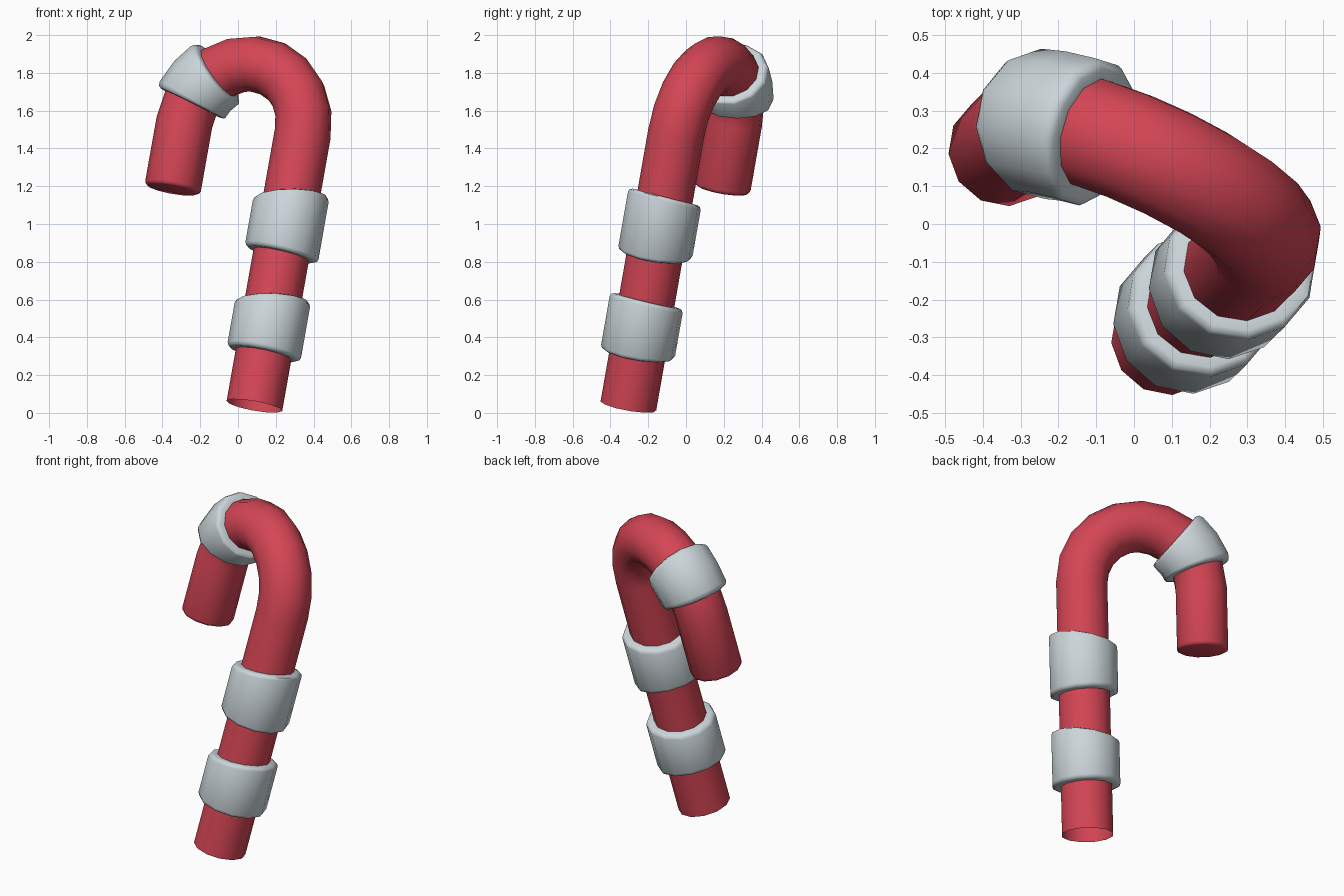
import bpy, bmesh
from math import sin, cos, pi, radians
from mathutils import Vector

if "Cube" in bpy.data.objects:
    bpy.data.objects.remove(bpy.data.objects["Cube"], do_unlink=True)

# Cane layout: straight shaft, half-circle hook, short straight end
BASE = Vector((0.087, -0.305, 0.037))
UP = Vector((0.172, 0.17, 0.97)).normalized()
ACROSS = Vector((-0.897, 0.438, 0.083))
ACROSS = (ACROSS - UP * ACROSS.dot(UP)).normalized()
NORMAL = UP.cross(ACROSS)
SHAFT, BEND, END = 1.486, 0.35, 0.366
TOTAL = SHAFT + pi * BEND + END
SIDES, TUBE, BAND = 12, 0.15, 0.199


def material(name, color):
    mat = bpy.data.materials.new(name)
    mat.use_nodes = True
    mat.diffuse_color = color
    bsdf = next(n for n in mat.node_tree.nodes if n.type == "BSDF_PRINCIPLED")
    bsdf.inputs["Base Color"].default_value = color
    bsdf.inputs["Roughness"].default_value = 0.6
    return mat


red = material("candy red", (0.66, 0.06, 0.09, 1))
white = material("cool white", (0.60, 0.67, 0.70, 1))


def frame(s):
    """Centre, tangent and outward direction at distance s along the cane."""
    angle = min(max((s - SHAFT) / BEND, 0), pi)
    extra = min(s - SHAFT, 0) + max(s - SHAFT - pi * BEND, 0)
    outward = UP * sin(angle) - ACROSS * cos(angle)
    tangent = UP * cos(angle) + ACROSS * sin(angle)
    middle = BASE + UP * SHAFT + ACROSS * BEND
    return middle + outward * BEND + tangent * extra, tangent, outward


def loft(name, sections, mat, closed=False, cap=False):
    """Join rings given as (distance, radius, slant)."""
    bm = bmesh.new()
    rings = []
    for s, radius, slant in sections:
        centre, tangent, outward = frame(s)
        ring = []
        for i in range(SIDES):
            a = 2 * pi * i / SIDES
            offset = outward * cos(a) + NORMAL * sin(a) + tangent * slant * cos(a)
            ring.append(bm.verts.new(centre + offset * radius))
        rings.append(ring)
    pairs = list(zip(rings, rings[1:]))
    if closed:
        pairs.append((rings[-1], rings[0]))
    for low, high in pairs:
        for i in range(SIDES):
            j = (i + 1) % SIDES
            bm.faces.new((low[i], low[j], high[j], high[i]))
    if cap:
        bm.faces.new(rings[-1])
    bmesh.ops.recalc_face_normals(bm, faces=bm.faces)
    mesh = bpy.data.meshes.new(name)
    bm.to_mesh(mesh)
    bm.free()
    mesh.materials.append(mat)
    obj = bpy.data.objects.new(name, mesh)
    bpy.context.collection.objects.link(obj)
    bpy.ops.object.select_all(action="DESELECT")
    obj.select_set(True)
    bpy.context.view_layer.objects.active = obj
    bpy.ops.object.shade_smooth_by_angle(angle=radians(50))
    return obj


# Red cane: open foot, bevelled and closed hook end
arc = [(SHAFT + BEND * pi * i / 10, TUBE, 0) for i in range(11)]
tip = [(TOTAL - 0.02, TUBE, 0), (TOTAL - 0.006, TUBE - 0.006, 0), (TOTAL, TUBE - 0.02, 0)]
loft("cane", [(0, TUBE, 0)] + arc + tip, red, cap=True)


# White bands: slanted collars with rounded rims
def band(name, start, stop, slant_a, slant_b, middle=()):
    b, inner = 0.022, TUBE - 0.012
    rim = [(0, inner), (0, BAND - b), (b * 0.3, BAND - b * 0.3), (b, BAND)]
    sections = [(start + ds, r, slant_a) for ds, r in rim]
    sections += [(s, BAND, 0) for s in middle]
    sections += [(stop - ds, r, slant_b) for ds, r in reversed(rim)]
    loft(name, sections, white, closed=True)


def hook(degrees):
    return SHAFT + BEND * radians(degrees)


band("lower_band", 0.283, 0.573, -0.03, 0.15)
band("upper_band", 0.825, 1.14, -0.06, 0.19)
band("hook_band", hook(126), hook(162), 0.08, 0, [hook(144)])
